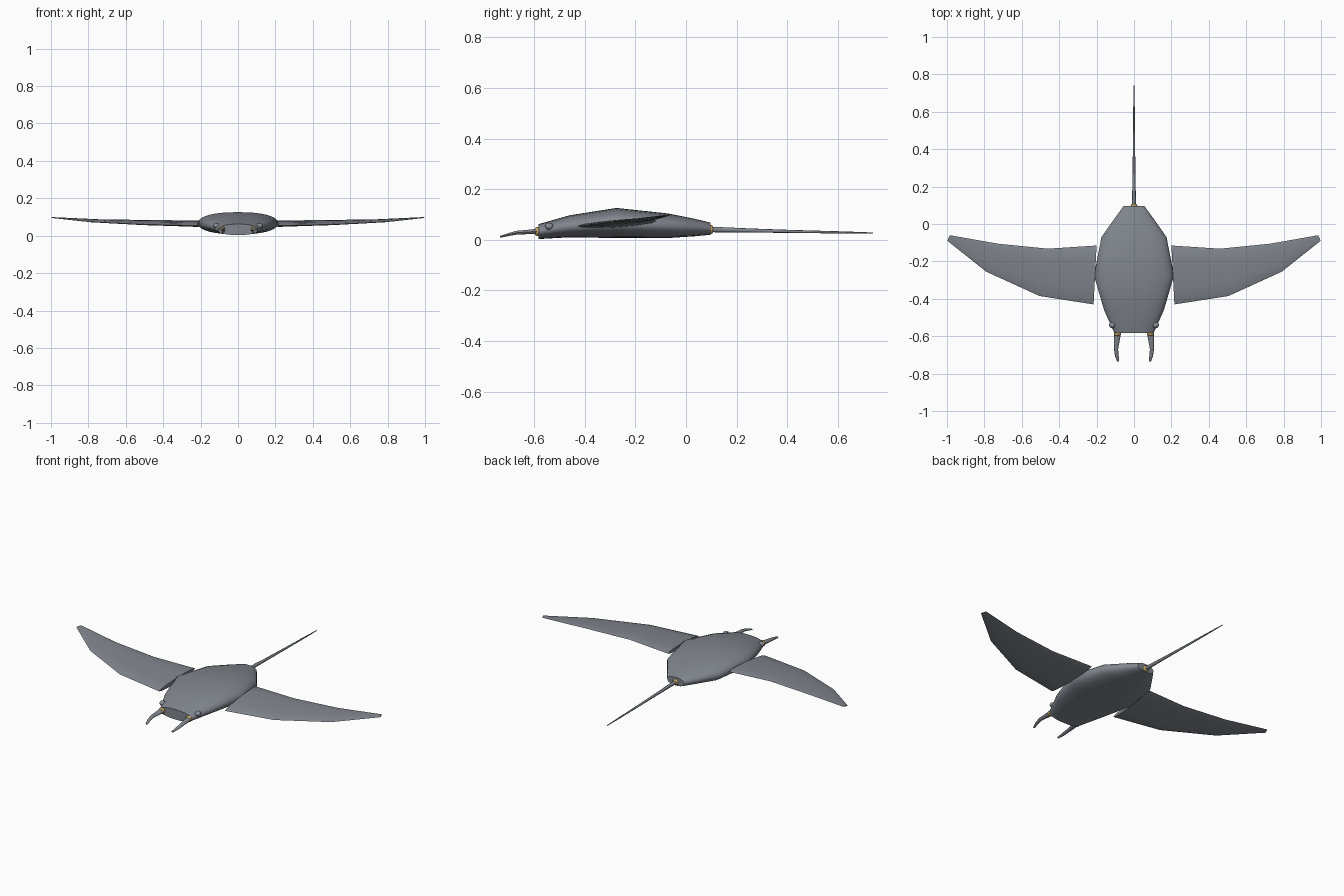
import bpy, bmesh, math
from mathutils import Vector

if "Cube" in bpy.data.objects:
    bpy.data.objects.remove(bpy.data.objects["Cube"])


def material(name, color):
    m = bpy.data.materials.new(name)
    m.diffuse_color = (*color, 1)
    m.use_nodes = True
    m.node_tree.nodes["Principled BSDF"].inputs["Base Color"].default_value = m.diffuse_color
    return m


SKIN = material("slate grey", (0.22, 0.24, 0.27))
JOINT = material("brass", (0.55, 0.38, 0.13))
EYE = material("eye grey", (0.24, 0.27, 0.31))


def finish(bm, name, mat, angle=50):
    bmesh.ops.recalc_face_normals(bm, faces=bm.faces)
    me = bpy.data.meshes.new(name)
    bm.to_mesh(me)
    bm.free()
    ob = bpy.data.objects.new(name, me)
    bpy.context.collection.objects.link(ob)
    me.materials.append(mat)
    bpy.ops.object.select_all(action='DESELECT')
    ob.select_set(True)
    bpy.context.view_layer.objects.active = ob
    bpy.ops.object.shade_smooth_by_angle(angle=math.radians(angle))
    return ob


def loft(name, rings, mat, angle=50):
    """Skin a list of equal-length point rings and cap both ends."""
    bm = bmesh.new()
    rows = [[bm.verts.new(p) for p in ring] for ring in rings]
    n = len(rows[0])
    for a, b in zip(rows, rows[1:]):
        for i in range(n):
            j = (i + 1) % n
            bm.faces.new((a[i], a[j], b[j], b[i]))
    bm.faces.new(rows[0])
    bm.faces.new(rows[-1])
    return finish(bm, name, mat, angle)


def oval(center, u, v, n, power=2.0):
    """Superellipse ring spanned by half-axes u and v."""
    pts = []
    for i in range(n):
        t = 2 * math.pi * i / n
        c, s = math.cos(t), math.sin(t)
        c = math.copysign(abs(c) ** (2 / power), c)
        s = math.copysign(abs(s) ** (2 / power), s)
        pts.append(Vector(center) + c * Vector(u) + s * Vector(v))
    return pts


def ball(name, center, scale, mat):
    bm = bmesh.new()
    bmesh.ops.create_uvsphere(bm, u_segments=12, v_segments=8, radius=1)
    for v in bm.verts:
        v.co = Vector(center) + Vector([a * b for a, b in zip(v.co, scale)])
    return finish(bm, name, mat)


# Body: y, half width, bottom, top
stations = [(-0.583, 0.105, 0.003, 0.062), (-0.46, 0.160, 0.010, 0.097),
            (-0.275, 0.214, 0.007, 0.126), (-0.07, 0.174, 0.007, 0.104),
            (0.035, 0.100, 0.014, 0.083), (0.097, 0.055, 0.020, 0.068)]
loft("body", [oval((0, y, (b + t) / 2), (w, 0, 0), (0, 0, (t - b) / 2), 24, 2.3)
              for y, w, b, t in stations], SKIN)

# Wing: leading edge, trailing edge, half thickness
wing = [((0.216, -0.43, 0.054), (0.200, -0.115, 0.074), 0.014),
        ((0.505, -0.385, 0.060), (0.460, -0.132, 0.080), 0.010),
        ((0.790, -0.255, 0.074), (0.730, -0.105, 0.085), 0.006),
        ((0.998, -0.090, 0.096), (0.985, -0.060, 0.098), 0.002)]

for side, word in ((1, "right"), (-1, "left")):
    def flip(p):
        return Vector((p[0] * side, p[1], p[2]))

    rings = []
    for lead, trail, h in wing:
        a, b = flip(lead), flip(trail)
        rings.append(oval((a + b) / 2, (b - a) / 2, (0, 0, h), 12))
    loft(word + "_wing", rings, SKIN)

    # Head horns, tapering forward and down: x, y, z, half width, half height
    horn = [(0.088, -0.585, 0.034, 0.019, 0.011), (0.092, -0.625, 0.031, 0.015, 0.009),
            (0.096, -0.67, 0.028, 0.011, 0.008), (0.092, -0.705, 0.020, 0.010, 0.006),
            (0.085, -0.735, 0.012, 0.006, 0.004)]
    loft(word + "_horn", [oval(flip(p[:3]), (p[3], 0, 0), (0, 0, p[4]), 10)
                          for p in horn], SKIN)
    ball(word + "_horn_joint", flip((0.088, -0.588, 0.033)), (0.020, 0.012, 0.018), JOINT)
    ball(word + "_eye", flip((0.116, -0.54, 0.053)), (0.018, 0.017, 0.014), EYE)

# Tail with its joint
tail = [(0.095, 0.041, 0.011), (0.25, 0.037, 0.008), (0.42, 0.033, 0.006),
        (0.63, 0.029, 0.004), (0.74, 0.027, 0.002)]
loft("tail", [oval((0, y, z), (r, 0, 0), (0, 0, r), 8) for y, z, r in tail], SKIN)
ball("tail_joint", (0, 0.098, 0.041), (0.018, 0.012, 0.018), JOINT)
